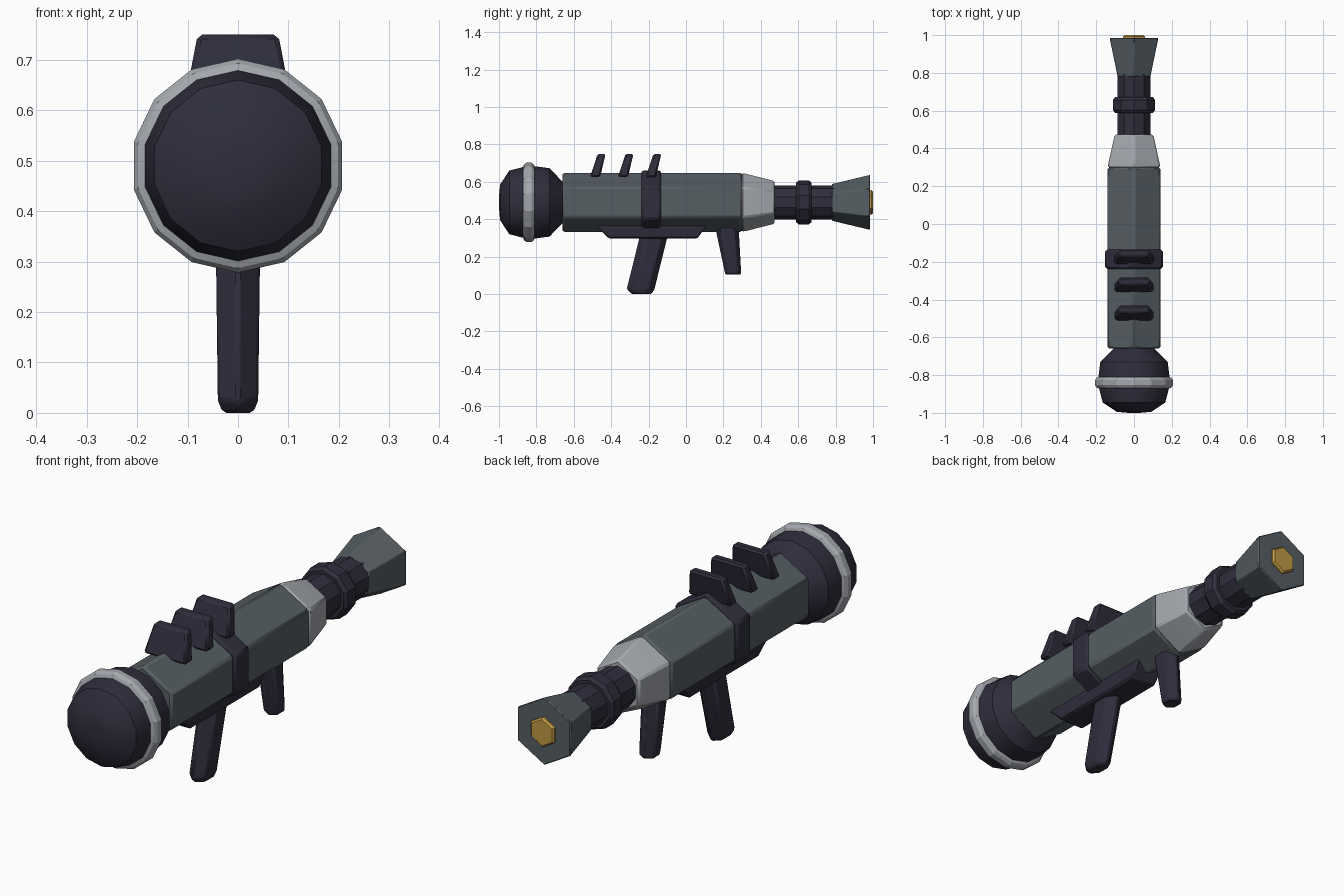
import bpy, math

if "Cube" in bpy.data.objects:
    bpy.data.objects.remove(bpy.data.objects["Cube"], do_unlink=True)

AXIS = 0.49  # height of the barrel axis


def material(name, rgb):
    m = bpy.data.materials.new(name)
    m.use_nodes = True
    m.diffuse_color = (*rgb, 1)
    m.node_tree.nodes["Principled BSDF"].inputs["Base Color"].default_value = (*rgb, 1)
    return m


dark = material("dark navy", (0.028, 0.026, 0.045))
steel = material("grey steel", (0.093, 0.112, 0.125))
light = material("light metal", (0.37, 0.39, 0.42))
gold = material("gold", (0.53, 0.32, 0.06))


def loft(name, rings, mat, bevel=0.0, smooth=20):
    """Skin a row of closed rings and cap both ends."""
    n = len(rings[0])
    verts = [p for ring in rings for p in ring]
    faces = [(k * n + i, k * n + (i + 1) % n, (k + 1) * n + (i + 1) % n, (k + 1) * n + i)
             for k in range(len(rings) - 1) for i in range(n)]
    faces += [tuple(range(n))[::-1], tuple(range(len(verts) - n, len(verts)))]
    mesh = bpy.data.meshes.new(name)
    mesh.from_pydata(verts, [], faces)
    mesh.materials.append(mat)
    ob = bpy.data.objects.new(name, mesh)
    bpy.context.collection.objects.link(ob)
    bpy.ops.object.select_all(action='DESELECT')
    ob.select_set(True)
    bpy.context.view_layer.objects.active = ob
    bpy.ops.object.mode_set(mode='EDIT')
    bpy.ops.mesh.select_all(action='SELECT')
    bpy.ops.mesh.normals_make_consistent(inside=False)
    bpy.ops.object.mode_set(mode='OBJECT')
    bpy.ops.object.shade_smooth_by_angle(angle=math.radians(smooth))
    if bevel:
        mod = ob.modifiers.new("edge bevel", 'BEVEL')
        mod.width = bevel
        mod.limit_method = 'ANGLE'
        mod.angle_limit = math.radians(40)
    return ob


def barrel(name, sides, profile, mat, bevel=0.0, smooth=20):
    """Polygonal section along y, one corner pointing up."""
    angles = [2 * math.pi * i / sides for i in range(sides)]
    rings = [[(r * math.sin(a), y, AXIS + r * math.cos(a)) for a in angles] for y, r in profile]
    return loft(name, rings, mat, bevel, smooth)


def handle(name, sections, mat):
    """Six-sided grip, ridged at front and back; sections are (z, y, depth, width)."""
    angles = [math.pi * i / 3 for i in range(6)]
    rings = [[(w * math.sin(a) / math.sin(math.pi / 3), y + d * math.cos(a), z) for a in angles]
             for z, y, d, w in sections]
    return loft(name, rings, mat, 0.007)


# Warhead and its band
barrel("warhead", 14, [(-1.0, 0.03), (-0.994, 0.095), (-0.945, 0.17), (-0.86, 0.192),
                       (-0.80, 0.192), (-0.73, 0.183), (-0.65, 0.10)], dark, smooth=32)
barrel("warhead_band", 14, [(-0.872, 0.188), (-0.866, 0.203), (-0.853, 0.212), (-0.827, 0.212),
                            (-0.814, 0.203), (-0.808, 0.188)], light)

# Main tube, shoulder, rear pipe and exhaust
barrel("main_tube", 6, [(-0.66, 0.162), (0.30, 0.162)], steel, 0.010)
barrel("shoulder_cone", 6, [(0.298, 0.160), (0.32, 0.157), (0.473, 0.118)], light, 0.008)
barrel("rear_pipe", 10, [(0.46, 0.091), (0.80, 0.091)], dark)
barrel("pipe_collar", 10, [(0.588, 0.09), (0.588, 0.105), (0.603, 0.117), (0.657, 0.117),
                           (0.672, 0.105), (0.672, 0.09)], dark)
barrel("exhaust", 6, [(0.78, 0.100), (0.985, 0.149)], steel, 0.004)
barrel("exhaust_plug", 6, [(0.95, 0.066), (0.992, 0.066), (1.0, 0.058)], gold)
barrel("tube_strap", 6, [(-0.237, 0.176), (-0.135, 0.176)], dark, 0.010)

# Underside mount and the two handles
loft("grip_mount", [[(x * w, y, z) for x, y in ((-1, y0), (1, y0), (1, y1), (-1, y1))]
                    for z, y0, y1, w in ((0.37, -0.485, 0.112, 0.07), (0.298, -0.415, 0.062, 0.062))],
     dark, 0.007)
handle("main_grip", [(0.34, -0.165, 0.079, 0.044), (0.025, -0.243, 0.079, 0.040),
                     (0.0, -0.238, 0.058, 0.030)], dark)
handle("rear_grip", [(0.37, 0.217, 0.068, 0.042), (0.125, 0.250, 0.048, 0.038),
                     (0.105, 0.252, 0.046, 0.035)], dark)

# Three raked sight fins
for i, name in enumerate(("front", "middle", "rear")):
    y = -0.486 + 0.149 * i
    loft(name + "_sight_fin", [[(sx * w, y + dy + sy * t, z) for sx, sy in ((-1, -1), (1, -1), (1, 1), (-1, 1))]
                               for z, w, dy, t in ((0.625, 0.104, 0, 0.027), (0.75, 0.080, 0.035, 0.021))],
         dark, 0.009)
